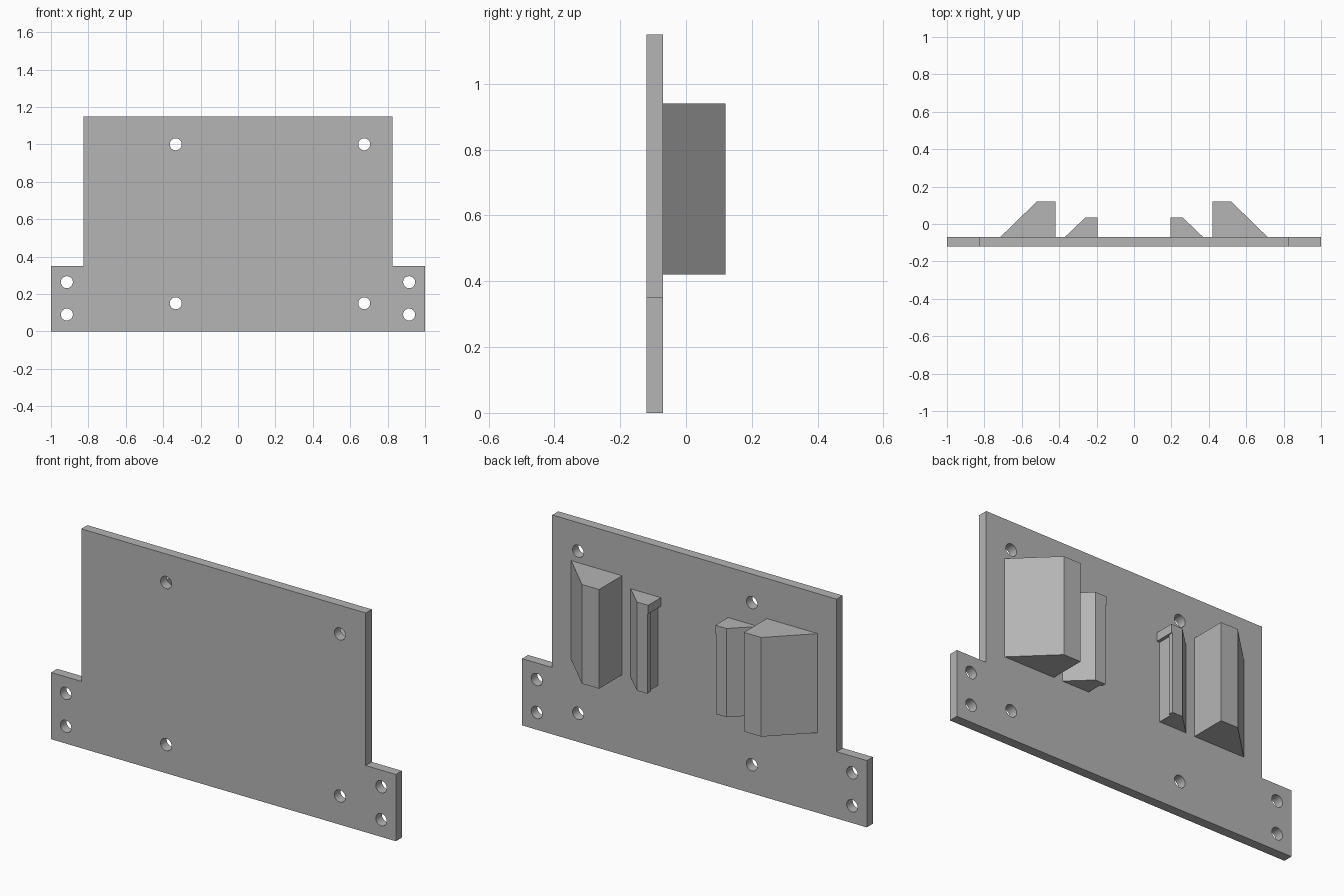
import bpy
import bmesh
import math

default = bpy.data.objects.get("Cube")
if default:
    bpy.data.objects.remove(default, do_unlink=True)

GREY = (0.46, 0.46, 0.46, 1.0)
grey = bpy.data.materials.new("plain grey")
grey.use_nodes = True
grey.diffuse_color = GREY
grey.node_tree.nodes["Principled BSDF"].inputs["Base Color"].default_value = GREY

PLATE_FRONT, PLATE_BACK = -0.12, -0.07


def prism(name, profile, z0, z1):
    """Extrude an (x, y) outline from z0 up to z1."""
    bm = bmesh.new()
    face = bm.faces.new([bm.verts.new((x, y, z0)) for x, y in profile])
    top = bmesh.ops.extrude_face_region(bm, geom=[face])["geom"]
    verts = [v for v in top if isinstance(v, bmesh.types.BMVert)]
    bmesh.ops.translate(bm, verts=verts, vec=(0, 0, z1 - z0))
    bmesh.ops.recalc_face_normals(bm, faces=bm.faces)
    mesh = bpy.data.meshes.new(name)
    bm.to_mesh(mesh)
    bm.free()
    mesh.materials.append(grey)
    obj = bpy.data.objects.new(name, mesh)
    bpy.context.collection.objects.link(obj)
    return obj


def add_loop(curve, points):
    spline = curve.splines.new("POLY")
    spline.points.add(len(points) - 1)
    for p, (x, z) in zip(spline.points, points):
        p.co = (x, z, 0, 1)
    spline.use_cyclic_u = True


# Mounting plate with low side tabs and screw holes, as a filled outline
curve = bpy.data.curves.new("mounting_plate", "CURVE")
curve.dimensions = "2D"
curve.fill_mode = "BOTH"
curve.extrude = (PLATE_BACK - PLATE_FRONT) / 2
half = [(1, 0), (1, 0.35), (0.825, 0.35), (0.825, 1.15)]
add_loop(curve, half + [(-x, z) for x, z in reversed(half)])
holes = [(x, z) for x in (-0.333, 0.675) for z in (0.15, 1.0)]
holes += [(x, z) for x in (-0.915, 0.915) for z in (0.09, 0.263)]
for cx, cz in holes:
    angles = [math.tau * i / 32 for i in range(32)]
    add_loop(curve, [(cx + 0.032 * math.cos(a), cz + 0.032 * math.sin(a)) for a in angles])
curve.materials.append(grey)
plate = bpy.data.objects.new("mounting_plate", curve)
plate.rotation_euler.x = math.pi / 2
plate.location.y = (PLATE_FRONT + PLATE_BACK) / 2
bpy.context.collection.objects.link(plate)
bpy.context.view_layer.objects.active = plate
plate.select_set(True)
bpy.ops.object.convert(target="MESH")
bpy.ops.object.shade_smooth_by_angle(angle=math.radians(30))

# Sloped supports on the back, mirrored left and right
B = PLATE_BACK
outer = [(0.715, B), (0.52, 0.12), (0.42, 0.12), (0.42, B)]
stem = [(0.37, B), (0.26, 0.035), (0.2, 0.035), (0.2, 0.01), (0.212, 0.01), (0.212, B)]
hook = [(0.37, B), (0.26, 0.035), (0.195, 0.035), (0.195, B)]
for side, s in (("left", 1), ("right", -1)):
    for part, profile, z0, z1 in (
        ("outer_support", outer, 0.42, 0.94),
        ("inner_support", stem, 0.42, 0.84),
        ("inner_support_hook", hook, 0.84, 0.885),
    ):
        prism(f"{side}_{part}", [(s * x, y) for x, y in profile], z0, z1)
